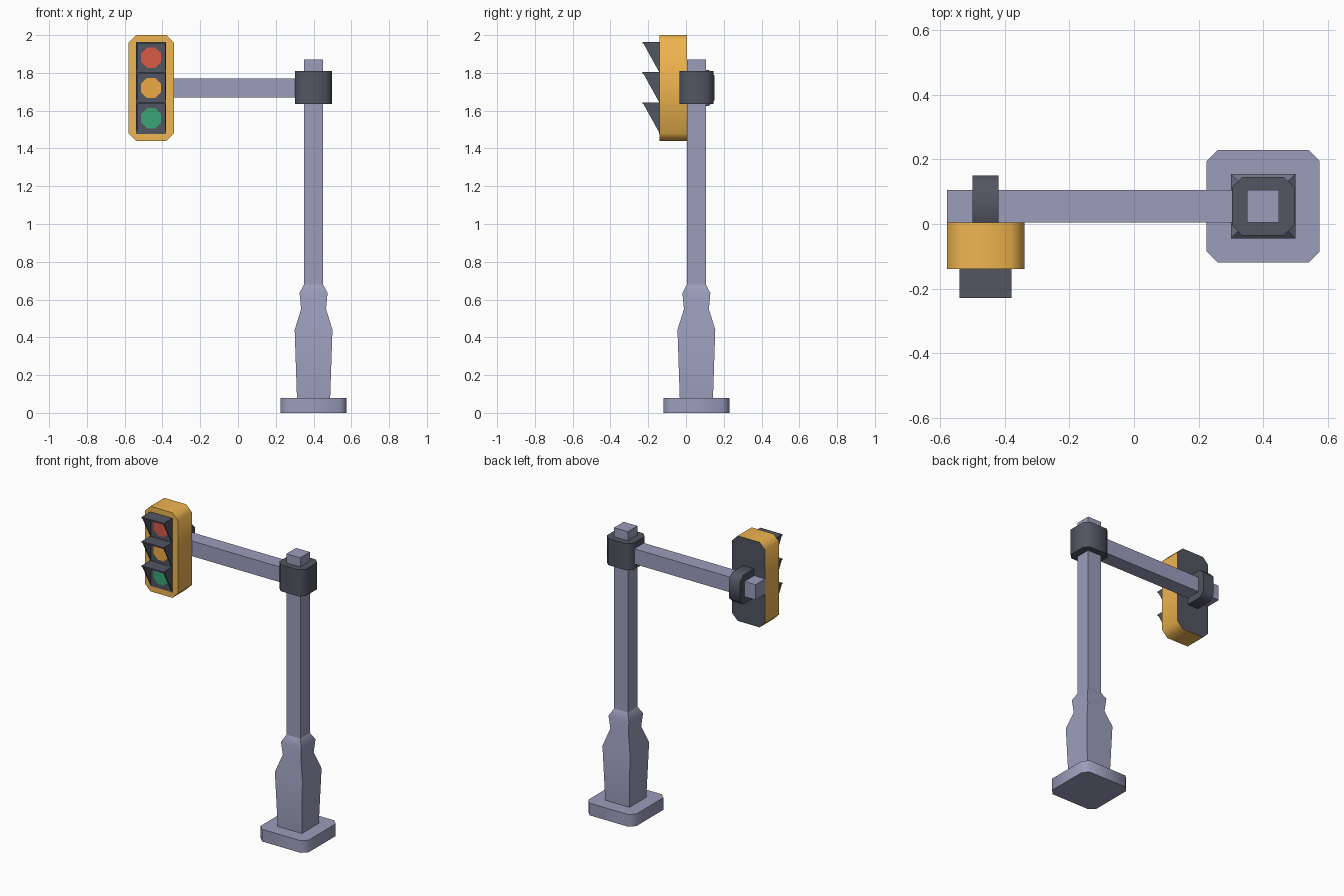
import bpy, bmesh, math
from mathutils import Vector

if "Cube" in bpy.data.objects:
    bpy.data.objects.remove(bpy.data.objects["Cube"])


def material(name, r, g, b):
    m = bpy.data.materials.new(name)
    m.diffuse_color = (r, g, b, 1)
    m.use_nodes = True
    m.node_tree.nodes["Principled BSDF"].inputs["Base Color"].default_value = m.diffuse_color
    return m


STEEL = material("steel", 0.33, 0.34, 0.50)
DARK = material("dark_metal", 0.085, 0.09, 0.12)
YELLOW = material("yellow_paint", 0.86, 0.46, 0.08)
RED = material("red_lens", 0.68, 0.10, 0.06)
AMBER = material("amber_lens", 0.85, 0.40, 0.06)
GREEN = material("green_lens", 0.04, 0.38, 0.18)

PX, PY = 0.40, 0.055      # pole axis
HX, AZ = -0.46, 1.72      # signal head centre x, arm height


def rect(cu, cv, hu, hv, c=0.0):
    """Rectangle outline, corners cut by c."""
    if c == 0:
        return [(cu - hu, cv - hv), (cu + hu, cv - hv), (cu + hu, cv + hv), (cu - hu, cv + hv)]
    pts = [(-hu + c, -hv), (hu - c, -hv), (hu, -hv + c), (hu, hv - c),
           (hu - c, hv), (-hu + c, hv), (-hu, hv - c), (-hu, -hv + c)]
    return [(cu + u, cv + v) for u, v in pts]


def place(axis, u, v, w):
    return {"x": Vector((w, u, v)), "y": Vector((u, w, v)), "z": Vector((u, v, w))}[axis]


def loft(name, axis, rings, mat):
    """Closed skin through (position, outline) rings along an axis."""
    bm = bmesh.new()
    loops = [[bm.verts.new(place(axis, u, v, w)) for u, v in pts] for w, pts in rings]
    n = len(loops[0])
    for a, b in zip(loops, loops[1:]):
        for i in range(n):
            bm.faces.new((a[i], a[(i + 1) % n], b[(i + 1) % n], b[i]))
    bm.faces.new(loops[0])
    bm.faces.new(loops[-1])
    bmesh.ops.recalc_face_normals(bm, faces=bm.faces)
    me = bpy.data.meshes.new(name)
    bm.to_mesh(me)
    bm.free()
    me.materials.append(mat)
    ob = bpy.data.objects.new(name, me)
    bpy.context.collection.objects.link(ob)
    bpy.ops.object.select_all(action="DESELECT")
    ob.select_set(True)
    bpy.context.view_layer.objects.active = ob
    bpy.ops.object.shade_smooth_by_angle(angle=math.radians(50))
    return ob


def prism(name, axis, lo, hi, pts, mat):
    return loft(name, axis, [(lo, pts), (hi, pts)], mat)


# Base plate, turned pedestal and pole
prism("base_plate", "z", 0, 0.08, rect(PX, PY, 0.175, 0.175, 0.035), STEEL)
pedestal = [(0.08, 0.088), (0.44, 0.10), (0.55, 0.066), (0.635, 0.074), (0.68, 0.05)]
loft("pedestal", "z", [(z, rect(PX, PY, h, h)) for z, h in pedestal], STEEL)
prism("pole", "z", 0.67, 1.87, rect(PX, PY, 0.05, 0.05), STEEL)

# Arm and the two clamps
prism("arm", "x", -0.58, 0.36, rect(PY, AZ, 0.05, 0.05), STEEL)
prism("pole_collar", "z", 1.635, 1.81, rect(PX, PY, 0.097, 0.09, 0.032), DARK)
prism("arm_clamp", "x", -0.50, -0.42, rect(PY, AZ, 0.096, 0.096, 0.032), DARK)

# Signal housing with a dark back face
housing = prism("signal_housing", "y", -0.14, 0.005, rect(HX, AZ, 0.12, 0.28, 0.04), YELLOW)
housing.data.materials.append(DARK)
for p in housing.data.polygons:
    if p.normal.y > 0.9:
        p.material_index = 1
prism("front_panel", "y", -0.142, -0.13, rect(HX, AZ, 0.08, 0.243), DARK)

# Lenses, each under an open hood with triangular cheeks
for name, z, mat in (("red", 1.88, RED), ("amber", 1.72, AMBER), ("green", 1.56, GREEN)):
    octagon = [(HX + 0.058 * math.cos(a), z + 0.058 * math.sin(a))
               for a in (math.pi * (i + 0.5) / 4 for i in range(8))]
    prism(name + "_lens", "y", -0.146, -0.135, octagon, mat)
    top = z + 0.084
    prism(name + "_hood_top", "z", top - 0.009, top, rect(HX, -0.185, 0.08, 0.045), DARK)
    cheek = [(-0.14, top), (-0.23, top), (-0.14, top - 0.163)]
    for side, s in (("left", -1), ("right", 1)):
        prism(f"{name}_hood_{side}", "x", HX + s * 0.073, HX + s * 0.08, cheek, DARK)
